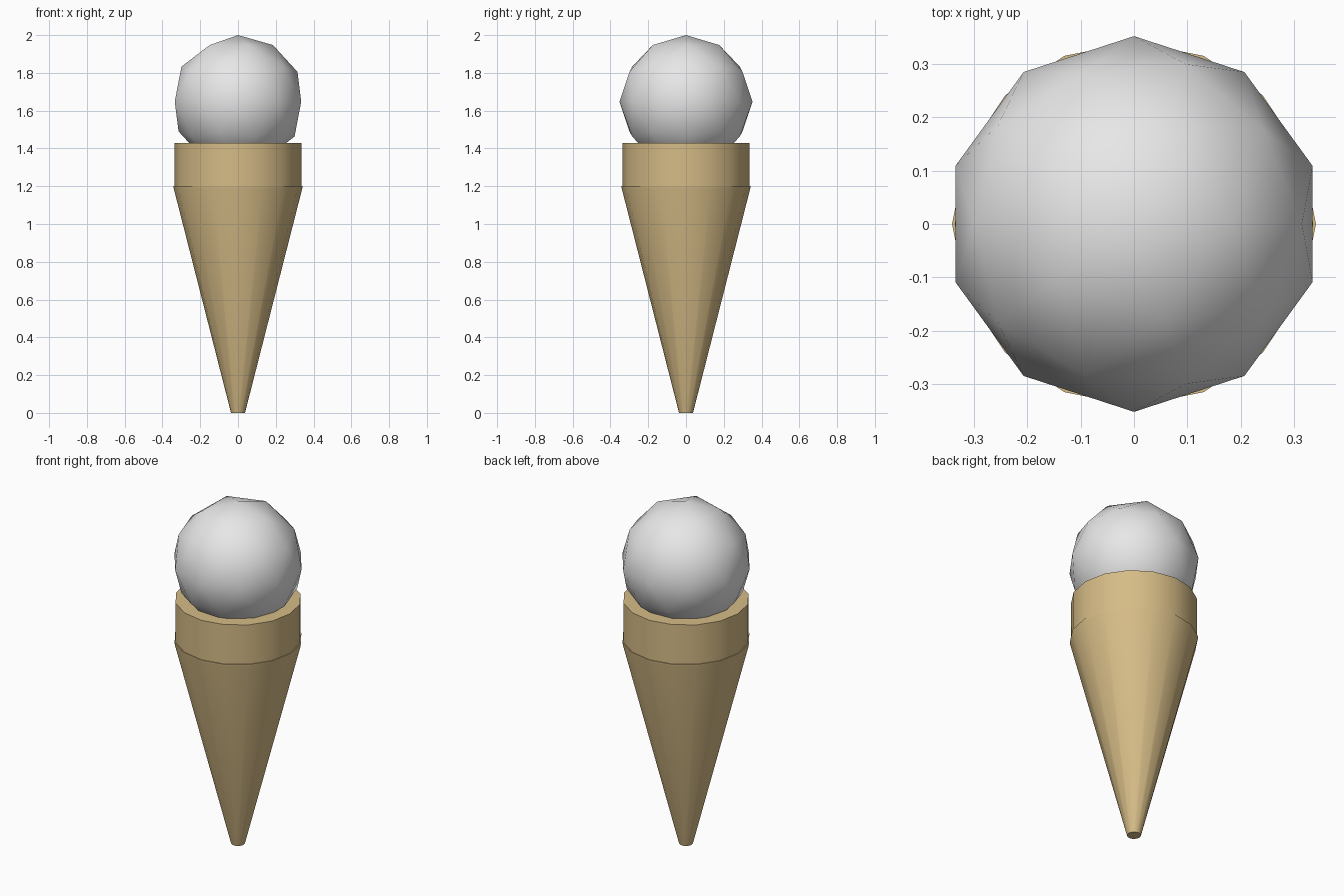
import bpy, bmesh, math

if "Cube" in bpy.data.objects:
    bpy.data.objects.remove(bpy.data.objects["Cube"])

def material(name, rgb):
    m = bpy.data.materials.new(name)
    m.diffuse_color = (*rgb, 1)
    m.use_nodes = True
    m.node_tree.nodes["Principled BSDF"].inputs["Base Color"].default_value = m.diffuse_color
    return m

wafer = material("wafer tan", (0.67, 0.50, 0.24))
cream = material("cream white", (0.80, 0.80, 0.80))

def finish(bm, name, mat, angle):
    bmesh.ops.recalc_face_normals(bm, faces=bm.faces)
    me = bpy.data.meshes.new(name)
    bm.to_mesh(me)
    bm.free()
    me.materials.append(mat)
    ob = bpy.data.objects.new(name, me)
    bpy.context.collection.objects.link(ob)
    bpy.ops.object.select_all(action='DESELECT')
    ob.select_set(True)
    bpy.context.view_layer.objects.active = ob
    bpy.ops.object.shade_smooth_by_angle(angle=math.radians(angle))
    return ob

def lathe(name, profile, sides=16):
    """Closed turned solid from (radius, height) pairs, bottom to top."""
    bm = bmesh.new()
    rings = [[bm.verts.new((r * math.cos(math.tau * i / sides),
                            r * math.sin(math.tau * i / sides), z))
              for i in range(sides)] for r, z in profile]
    for lo, hi in zip(rings, rings[1:]):
        for i in range(sides):
            j = (i + 1) % sides
            bm.faces.new((lo[i], lo[j], hi[j], hi[i]))
    bm.faces.new(rings[0])
    bm.faces.new(rings[-1])
    return finish(bm, name, wafer, 35)

# Tapered cone with a slight lip where the rim sits
lathe("cone", [(0.037, 0), (0.340, 1.187), (0.341, 1.20)])

# Straight rim, closed on top around the scoop
lathe("rim", [(0.336, 1.185), (0.336, 1.43)])

# Low-poly smooth scoop
bm = bmesh.new()
bmesh.ops.create_icosphere(bm, subdivisions=2, radius=0.352)
bmesh.ops.translate(bm, verts=bm.verts, vec=(0, 0, 1.648))
finish(bm, "scoop", cream, 60)
